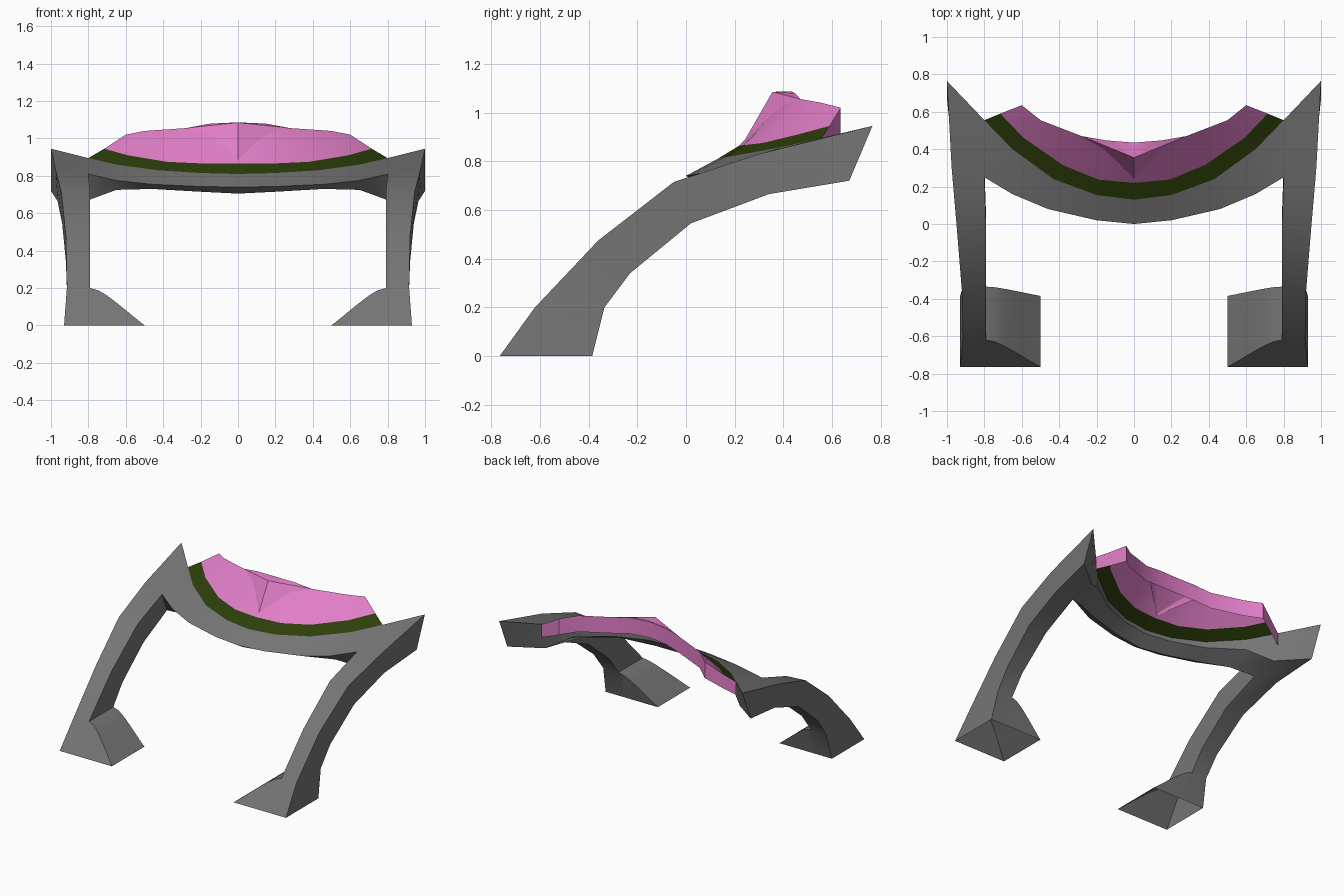
import bpy, bmesh, math

if "Cube" in bpy.data.objects:
    bpy.data.objects.remove(bpy.data.objects["Cube"])


def material(name, rgb):
    m = bpy.data.materials.new(name)
    m.diffuse_color = (*rgb, 1)
    m.use_nodes = True
    m.node_tree.nodes["Principled BSDF"].inputs["Base Color"].default_value = m.diffuse_color
    return m


GREY = material("grey", (0.18, 0.18, 0.18))
OLIVE = material("dark olive", (0.025, 0.049, 0.003))
PINK = material("pink", (0.76, 0.21, 0.58))


def loft(bm, sections, closed=True, start=False, end=False, skip=()):
    """Join matching cross-sections with quads, on both sides of x = 0."""
    for s in (1, -1):
        rows = [[bm.verts.new((x * s, y, z)) for x, y, z in sec] for sec in sections]
        n = len(rows[0])
        for i in range(len(rows) - 1):
            for j in range(n if closed else n - 1):
                if (i, j) not in skip:
                    k = (j + 1) % n
                    bm.faces.new((rows[i][j], rows[i][k], rows[i + 1][k], rows[i + 1][j]))
        if start:
            bm.faces.new(rows[0])
        if end:
            bm.faces.new(rows[-1])


def finish(bm, name, mat, sheet=False):
    bmesh.ops.remove_doubles(bm, verts=bm.verts[:], dist=0.0005)
    bmesh.ops.recalc_face_normals(bm, faces=bm.faces[:])
    if sheet:  # open sheets face upwards
        bm.normal_update()
        if sum(f.normal.z for f in bm.faces) < 0:
            bmesh.ops.reverse_faces(bm, faces=bm.faces[:])
    me = bpy.data.meshes.new(name)
    bm.to_mesh(me)
    bm.free()
    me.materials.append(mat)
    me.shade_smooth()
    me.set_sharp_from_angle(angle=math.radians(35))
    bpy.context.collection.objects.link(bpy.data.objects.new(name, me))


# Frame: hollow arched legs (top outer, top inner, bottom inner, bottom outer)
leg = [
    [(.93, -.765, 0), (.79, -.765, 0), (.79, -.385, 0), (.93, -.385, 0)],
    [(.915, -.62, .2), (.79, -.62, .2), (.79, -.335, .2), (.915, -.335, .2)],
    [(.92, -.36, .475), (.79, -.36, .47), (.79, -.23, .34), (.92, -.23, .34)],
    [(.945, -.05, .715), (.79, -.05, .705), (.79, .02, .545), (.94, .02, .545)],
    [(.975, .30, .83), (.8, .25, .81), (.8, .31, .67), (.965, .34, .665)],
    [(1, .765, .945), (.8, .555, .895), (.8, .51, .70), (1, .67, .72)],
]
# Curved crossbar: front and back top edges, then front and back bottom heights
front = [(.65, .16, .775), (.46, .08, .755), (.2, .02, .743), (0, 0, .74)]
back = [(.65, .40, .86), (.43, .24, .83), (.2, .155, .815), (0, .13, .81)]
low_front = [.725, .73, .715, .705]
low_back = [.78, .785, .785, .78]
bar = [[leg[4][1], leg[5][1], leg[5][2], leg[4][2]]]
for f, b, lf, lb in zip(front, back, low_front, low_back):
    bar.append([f, b, (b[0], b[1], lb), (f[0], f[1] + .06, lf)])
# Feet: curved ramps opening into the inside of each leg
feet = [(.5, .001), (.55, .04), (.60, .082), (.65, .122), (.70, .16), (.745, .187), (.79, .2)]
ramp = [[(x, -.765, 0), (x, -.765 + .725 * z, z), (x, -.385 + .25 * z, z), (x, -.385, 0)]
        for x, z in feet]
bm = bmesh.new()
loft(bm, leg, end=True, skip={(0, 1), (4, 1)})
loft(bm, bar)
loft(bm, ramp, closed=False)
finish(bm, "frame", GREY)

# Olive band behind the crossbar
band_front = [leg[5][1]] + back
band_back = [(.715, .59, .945), (.59, .46, .91), (.38, .315, .875), (.19, .237, .866), (0, .22, .865)]
bm = bmesh.new()
loft(bm, [[a, b] for a, b in zip(band_front, band_back)], closed=False)
finish(bm, "olive_band", OLIVE, sheet=True)

# Pink hood: sloping face
crest = [(.6, .635, 1.02), (.5, .555, 1.04), (.28, .47, 1.055), (.15, .447, 1.078), (0, .435, 1.085)]
bm = bmesh.new()
loft(bm, [[b, c] for b, c in zip(band_back, crest)], closed=False)
finish(bm, "hood", PINK, sheet=True)

# Pink skirt: upright wall hanging from the hood's back edge and ends
bm = bmesh.new()
rim = [(band_front[0], .095), (band_back[0], .105)] + [(c, .12) for c in crest]
loft(bm, [[p, (p[0], p[1], p[2] - h)] for p, h in rim], closed=False)
finish(bm, "hood_skirt", PINK)

# Pointed nose in the middle of the hood
bm = bmesh.new()
nose, peak, rear, mid, side = [bm.verts.new(p) for p in (
    (0, .235, .876), (0, .355, 1.085), (0, .435, 1.086), (.15, .447, 1.079), (.28, .47, 1.055))]
for loop in ((nose, side, peak), (peak, side, mid), (peak, mid, rear)):
    bm.faces.new(loop)
copy = bmesh.ops.duplicate(bm, geom=bm.verts[:] + bm.edges[:] + bm.faces[:])["geom"]
for v in copy:
    if isinstance(v, bmesh.types.BMVert):
        v.co.x *= -1
finish(bm, "hood_nose", PINK, sheet=True)
